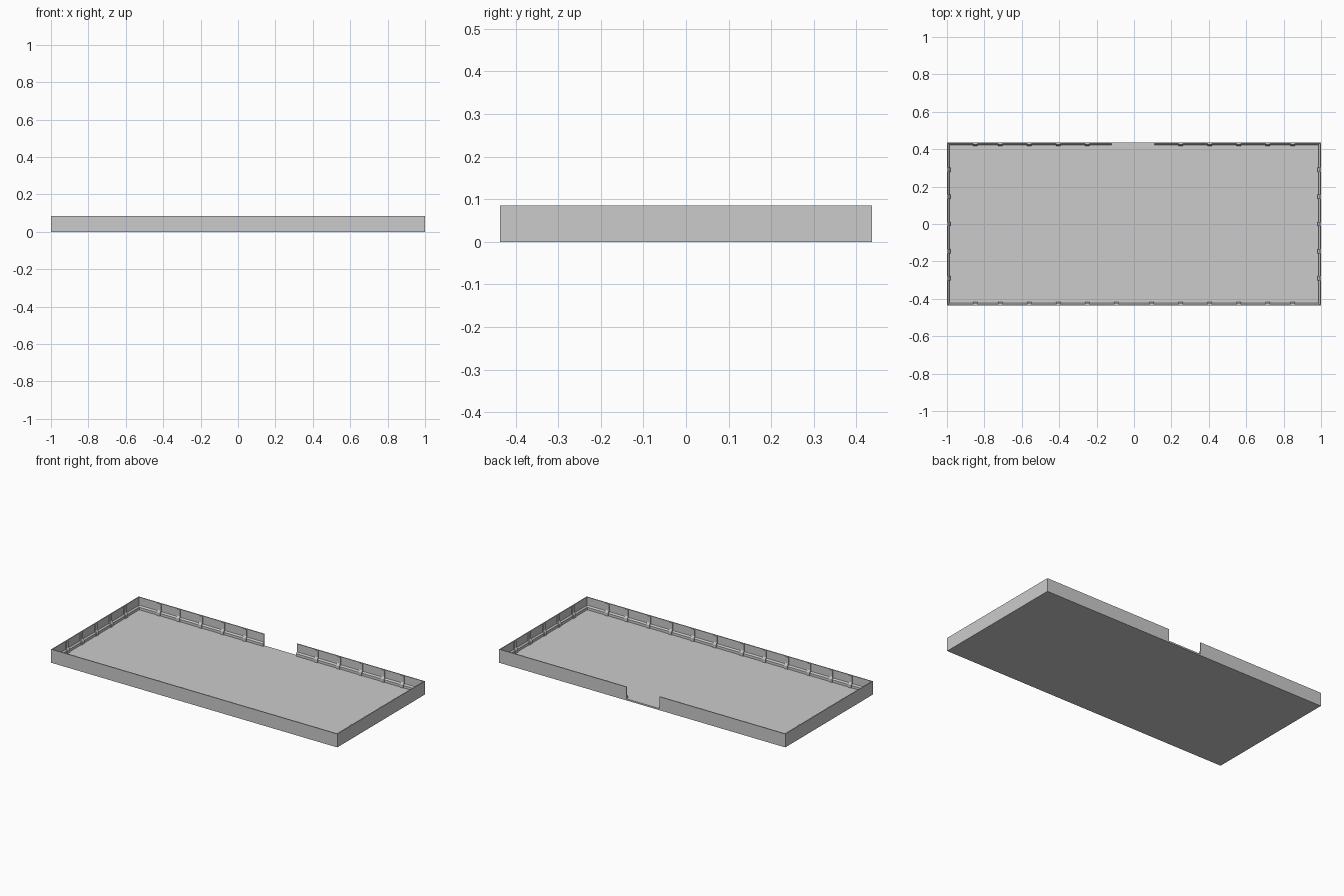
import bpy, bmesh
from mathutils import Vector

if "Cube" in bpy.data.objects:
    bpy.data.objects.remove(bpy.data.objects["Cube"])

X, Y, FLOOR, TOP = 1.0, 0.437, 0.01, 0.085

def extrude(name, profile, start, end, inward):
    """Sweep an (inward offset, z) profile straight from start to end."""
    bm = bmesh.new()
    a, b, n = Vector((*start, 0)), Vector((*end, 0)), Vector((*inward, 0))
    ring = lambda p: [bm.verts.new(p + n * d + Vector((0, 0, z))) for d, z in profile]
    r0, r1 = ring(a), ring(b)
    k = len(profile)
    bm.faces.new(r0)
    bm.faces.new(r1[::-1])
    for i in range(k):
        bm.faces.new((r0[i], r1[i], r1[(i + 1) % k], r0[(i + 1) % k]))
    bmesh.ops.recalc_face_normals(bm, faces=bm.faces)
    me = bpy.data.meshes.new(name)
    bm.to_mesh(me)
    bm.free()
    ob = bpy.data.objects.new(name, me)
    bpy.context.collection.objects.link(ob)
    return ob

# Floor slab
extrude("floor", [(0, 0), (2 * Y, 0), (2 * Y, FLOOR), (0, FLOOR)], (-X, -Y), (X, -Y), (0, 1))

# Thin wall with a low sloped curb on the inside
wall = [(0, FLOOR), (0.014, FLOOR), (0.014, 0.026), (0.006, 0.034), (0.006, TOP), (0, TOP)]
# Rib that flares out over the curb
rib = [(0.004, FLOOR), (0.019, FLOOR), (0.019, 0.03), (0.011, 0.042), (0.011, TOP - 0.002), (0.004, TOP - 0.002)]

extrude("front_wall", wall, (-X, -Y), (X, -Y), (0, 1))
extrude("left_wall", wall, (-X, -Y), (-X, Y), (1, 0))
extrude("right_wall", wall, (X, -Y), (X, Y), (-1, 0))
# Back wall with the gateway gap
extrude("back_wall_left", wall, (-X, Y), (-0.12, Y), (0, -1))
extrude("back_wall_right", wall, (0.11, Y), (X, Y), (0, -1))

# Ribs along the front and back
W = 0.012
for s in (-1, 1):
    for x in (0.095, 0.25, 0.405, 0.56, 0.715, 0.85):
        extrude("front_rib", rib, (s * x - W, -Y), (s * x + W, -Y), (0, 1))
        if x > 0.2:
            extrude("back_rib", rib, (s * x - W, Y), (s * x + W, Y), (0, -1))
    # Ribs along the ends
    for i in range(-2, 3):
        y = i * 0.145
        extrude("side_rib", rib, (s * X, y - W), (s * X, y + W), (-s, 0))
